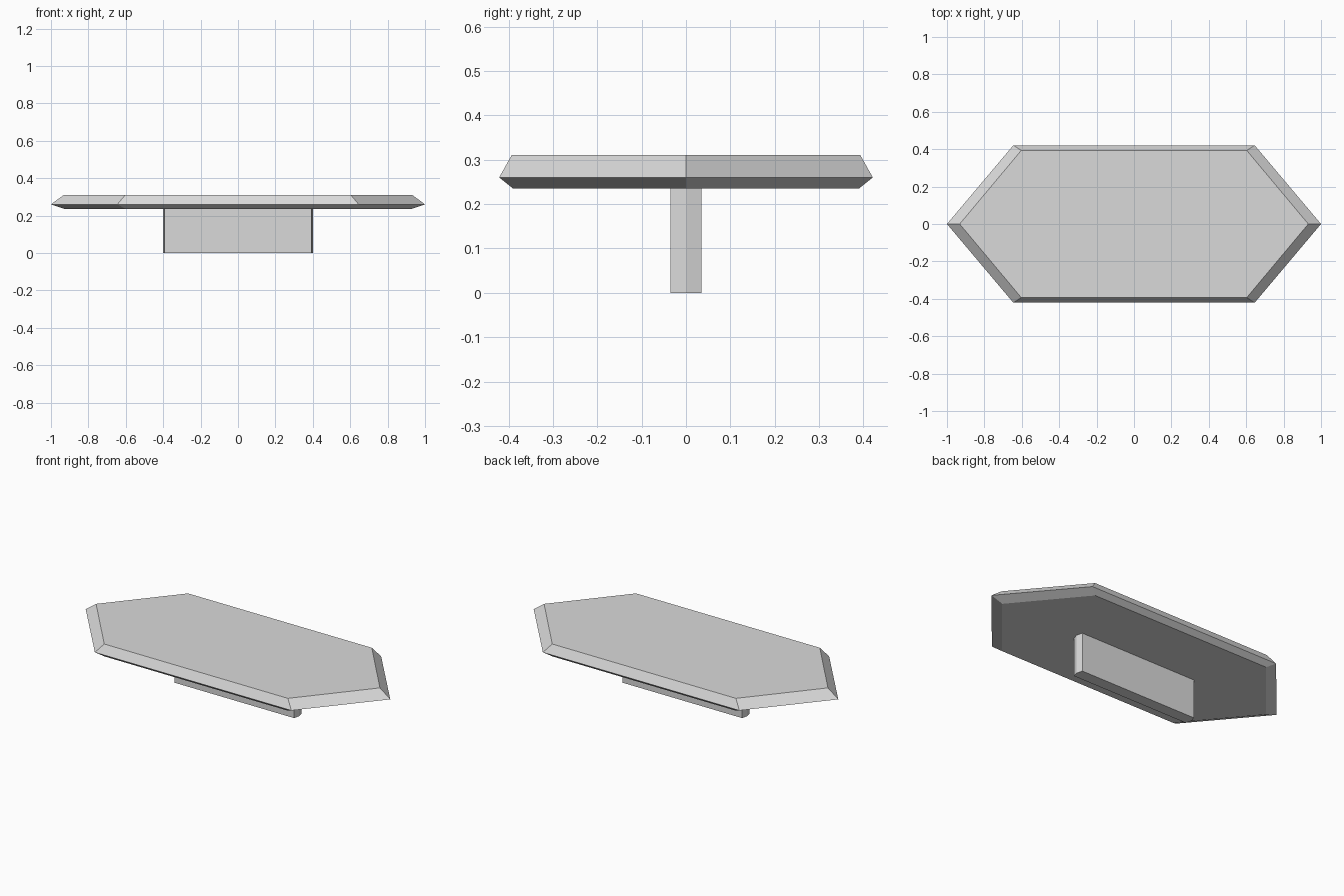
import bpy, bmesh

if "Cube" in bpy.data.objects:
    bpy.data.objects.remove(bpy.data.objects["Cube"])

grey = bpy.data.materials.new("light_grey")
grey.diffuse_color = (0.7, 0.7, 0.7, 1)
grey.use_nodes = True
grey.node_tree.nodes["Principled BSDF"].inputs["Base Color"].default_value = grey.diffuse_color


def hexagon(tip, side, half_depth):
    """Elongated hexagon outline, counter-clockwise, with points on the x axis."""
    return [(tip, 0), (side, half_depth), (-side, half_depth),
            (-tip, 0), (-side, -half_depth), (side, -half_depth)]


def loft(name, layers):
    """Solid through stacked hexagons, each given as (z, tip, side, half_depth)."""
    bm = bmesh.new()
    rings = [[bm.verts.new((x, y, z)) for x, y in hexagon(t, s, d)]
             for z, t, s, d in layers]
    bm.faces.new(rings[0][::-1])
    bm.faces.new(rings[-1])
    for low, high in zip(rings, rings[1:]):
        for i in range(6):
            j = (i + 1) % 6
            bm.faces.new((low[i], low[j], high[j], high[i]))
    bmesh.ops.recalc_face_normals(bm, faces=bm.faces)
    mesh = bpy.data.meshes.new(name)
    bm.to_mesh(mesh)
    bm.free()
    mesh.materials.append(grey)
    ob = bpy.data.objects.new(name, mesh)
    bpy.context.collection.objects.link(ob)
    return ob


# Bevelled six-sided slab
loft("table_top", [(0.235, 0.925, 0.60, 0.39),
                   (0.26, 1.0, 0.645, 0.421),
                   (0.31, 0.932, 0.603, 0.393)])

# Thin upright support with slightly pointed ends
loft("pedestal", [(0.0, 0.402, 0.392, 0.035),
                  (0.235, 0.402, 0.392, 0.035)])
